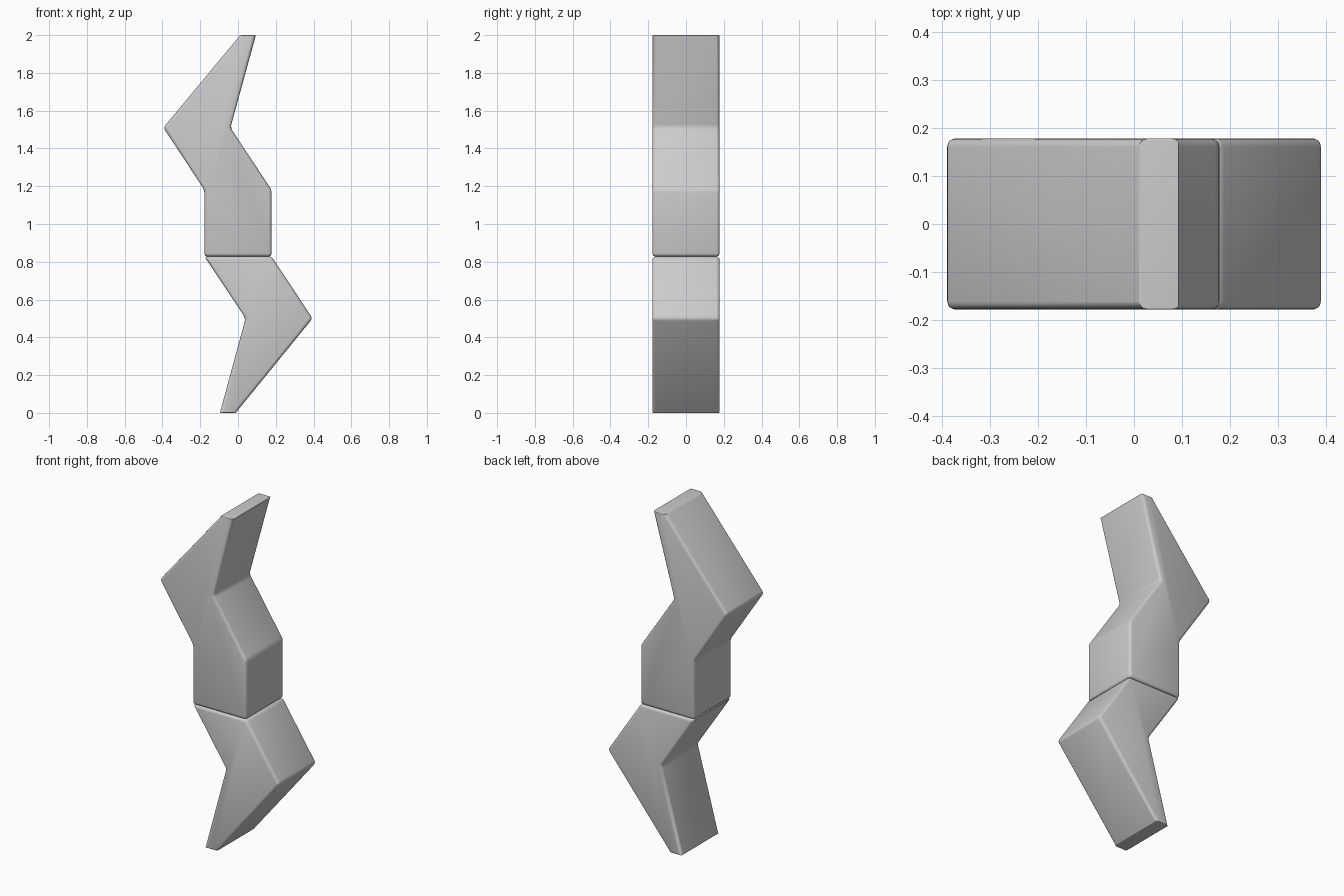
import bpy, bmesh, math

if "Cube" in bpy.data.objects:
    bpy.data.objects.remove(bpy.data.objects["Cube"])

grey = bpy.data.materials.new("light grey")
grey.diffuse_color = (0.6, 0.6, 0.6, 1)
grey.use_nodes = True
grey.node_tree.nodes["Principled BSDF"].inputs["Base Color"].default_value = grey.diffuse_color

HALF_DEPTH = 0.178


def zigzag_bar(name, outline, tip_z):
    """Extrude an (x, z) outline along y and soften its edges."""
    bm = bmesh.new()
    face = bm.faces.new([bm.verts.new((x, -HALF_DEPTH, z)) for x, z in outline])
    ext = bmesh.ops.extrude_face_region(bm, geom=[face])
    for v in ext["geom"]:
        if isinstance(v, bmesh.types.BMVert):
            v.co.y = HALF_DEPTH
    bmesh.ops.recalc_face_normals(bm, faces=bm.faces[:])
    # the narrow tip keeps crisper edges than the body
    weight = bm.edges.layers.float.new("bevel_weight_edge")
    for e in bm.edges:
        at_tip = all(abs(v.co.z - tip_z) < 0.001 for v in e.verts)
        e[weight] = 0.25 if at_tip else 1.0
    mesh = bpy.data.meshes.new(name)
    bm.to_mesh(mesh)
    bm.free()
    mesh.materials.append(grey)
    obj = bpy.data.objects.new(name, mesh)
    bpy.context.collection.objects.link(obj)
    bev = obj.modifiers.new("soft edges", 'BEVEL')
    bev.limit_method = 'WEIGHT'
    bev.width = 0.017
    bev.segments = 3
    bpy.ops.object.select_all(action='DESELECT')
    obj.select_set(True)
    bpy.context.view_layer.objects.active = obj
    bpy.ops.object.modifier_apply(modifier=bev.name)
    bpy.ops.object.shade_smooth_by_angle(angle=math.radians(35))
    return obj


# upper bend: straight block, leaning block and tapered tip
zigzag_bar("upper_bend", [
    (-0.178, 0.828), (0.178, 0.828), (0.178, 1.18), (-0.04, 1.51),
    (0.095, 2.0), (0.012, 2.0), (-0.395, 1.51), (-0.178, 1.18)], 2.0)

# lower bend: the same tip turned upside down
zigzag_bar("lower_bend", [
    (-0.178, 0.828), (0.04, 0.5), (-0.096, 0.0), (-0.012, 0.0),
    (0.395, 0.5), (0.178, 0.828)], 0.0)
